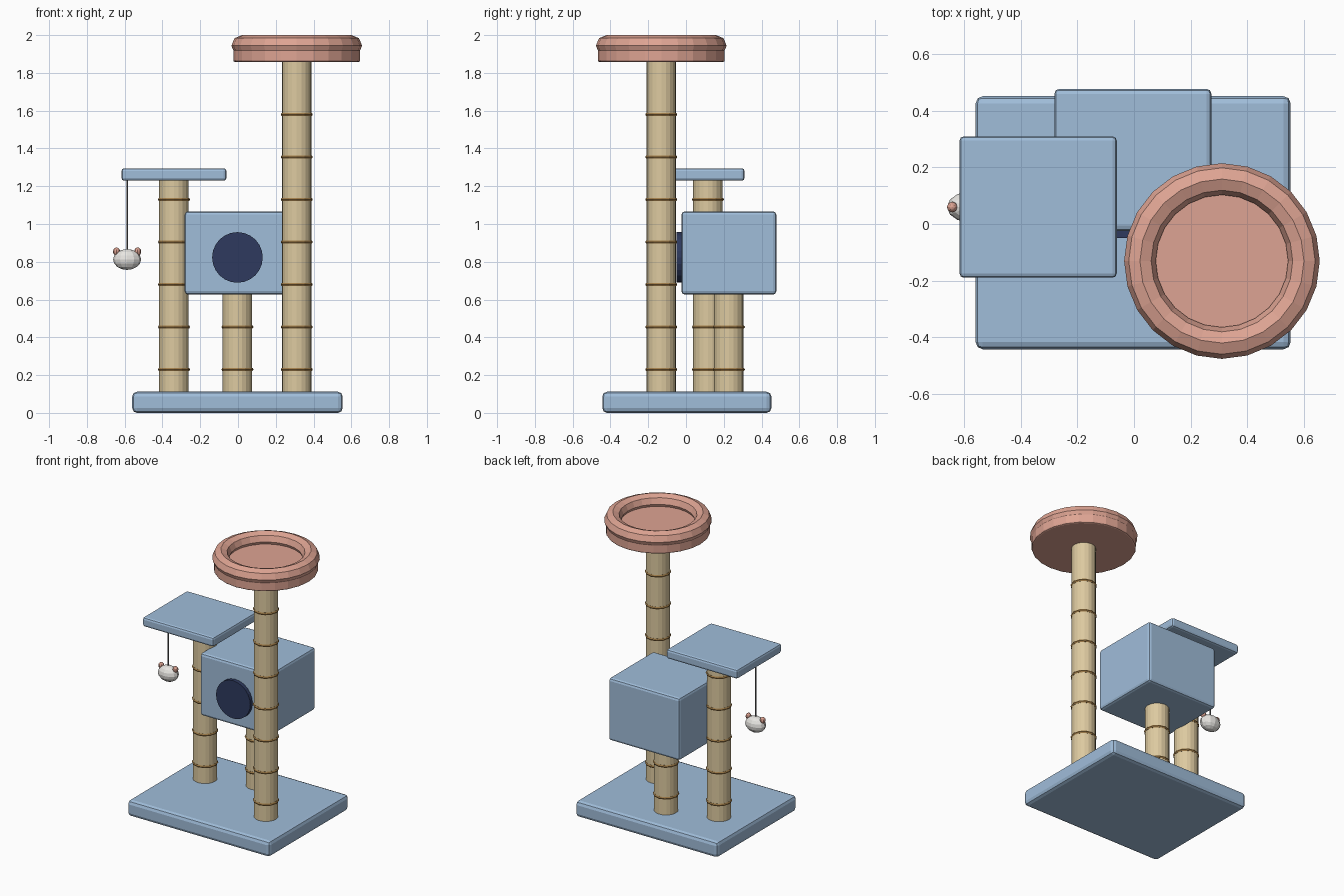
import bpy, math

if "Cube" in bpy.data.objects:
    bpy.data.objects.remove(bpy.data.objects["Cube"])


def mat(name, rgb):
    # sRGB 0-255 to linear diffuse colour
    m = bpy.data.materials.new(name)
    lin = [((c / 255 + 0.055) / 1.055) ** 2.4 for c in rgb]
    m.diffuse_color = (*lin, 1)
    m.use_nodes = True
    m.node_tree.nodes["Principled BSDF"].inputs["Base Color"].default_value = m.diffuse_color
    return m


BLUE = mat("soft blue plush", (160, 189, 218))
PEACH = mat("peach plush", (222, 164, 147))
SISAL = mat("sisal", (221, 202, 160))
ROPE = mat("brown rope", (160, 124, 72))
NAVY = mat("navy opening", (46, 58, 94))
WHITE = mat("white toy", (232, 230, 226))
GREY = mat("grey string", (110, 110, 112))


def finish(name, material, bevel=0, segments=2):
    o = bpy.context.object
    o.name = name
    o.data.materials.append(material)
    if bevel:
        b = o.modifiers.new("bevel", "BEVEL")
        b.width, b.segments = bevel, segments
        b.limit_method, b.angle_limit = "ANGLE", math.radians(40)
    return o


def box(name, lo, hi, material, bevel):
    bpy.ops.mesh.primitive_cube_add(size=1, location=[(a + b) / 2 for a, b in zip(lo, hi)])
    o = bpy.context.object
    o.scale = [b - a for a, b in zip(lo, hi)]
    bpy.ops.object.transform_apply(location=False, rotation=False, scale=True)
    return finish(name, material, bevel)


def cylinder(name, x, y, z0, z1, r, n, material, bevel=0):
    bpy.ops.mesh.primitive_cylinder_add(vertices=n, radius=r, depth=z1 - z0,
                                        location=(x, y, (z0 + z1) / 2))
    return finish(name, material, bevel)


def torus(name, loc, R, r, n, k, material):
    bpy.ops.mesh.primitive_torus_add(location=loc, major_radius=R, minor_radius=r,
                                     major_segments=n, minor_segments=k)
    return finish(name, material)


def ball(name, loc, scale, n, k, material):
    bpy.ops.mesh.primitive_uv_sphere_add(segments=n, ring_count=k, radius=1, location=loc)
    bpy.context.object.scale = scale
    return finish(name, material)


# Base, house and side platform
box("base", (-0.56, -0.443, 0), (0.554, 0.452, 0.112), BLUE, 0.025)
box("house", (-0.282, -0.024, 0.626), (0.274, 0.478, 1.067), BLUE, 0.018)
box("platform", (-0.617, -0.19, 1.229), (-0.061, 0.31, 1.295), BLUE, 0.015)

# Round house opening
bpy.ops.mesh.primitive_cylinder_add(vertices=24, radius=0.134, depth=0.04,
                                    location=(-0.003, -0.03, 0.823),
                                    rotation=(math.pi / 2, 0, 0))
finish("house_opening", NAVY)

# Posts with rope rings at a regular spacing
for name, x, y, top in (("tall_post", 0.311, -0.131, 1.87),
                        ("platform_post", -0.339, 0.116, 1.235),
                        ("house_post", -0.003, 0.227, 0.635)):
    cylinder(name, x, y, 0.1, top, 0.078, 20, SISAL)
    i, z = 0, 0.23
    while z < top - 0.08:
        torus(f"{name}_ring_{i}", (x, y, z), 0.075, 0.01, 12, 6, ROPE)
        i += 1
        z += 0.225

# Round bed: padded floor and raised rim
cylinder("bed_floor", 0.311, -0.131, 1.857, 1.926, 0.336, 24, PEACH, 0.01)
torus("bed_rim", (0.311, -0.131, 1.944), 0.29, 0.056, 24, 8, PEACH)

# Hanging mouse toy
cylinder("toy_string", -0.587, 0.06, 0.855, 1.235, 0.004, 6, GREY)
ball("toy_body", (-0.587, 0.06, 0.812), (0.074, 0.053, 0.055), 12, 8, WHITE)
for side, s in (("left", -1), ("right", 1)):
    ball(f"toy_{side}_ear", (-0.587 + s * 0.056, 0.06, 0.854), (0.019, 0.019, 0.022), 8, 6, PEACH)
